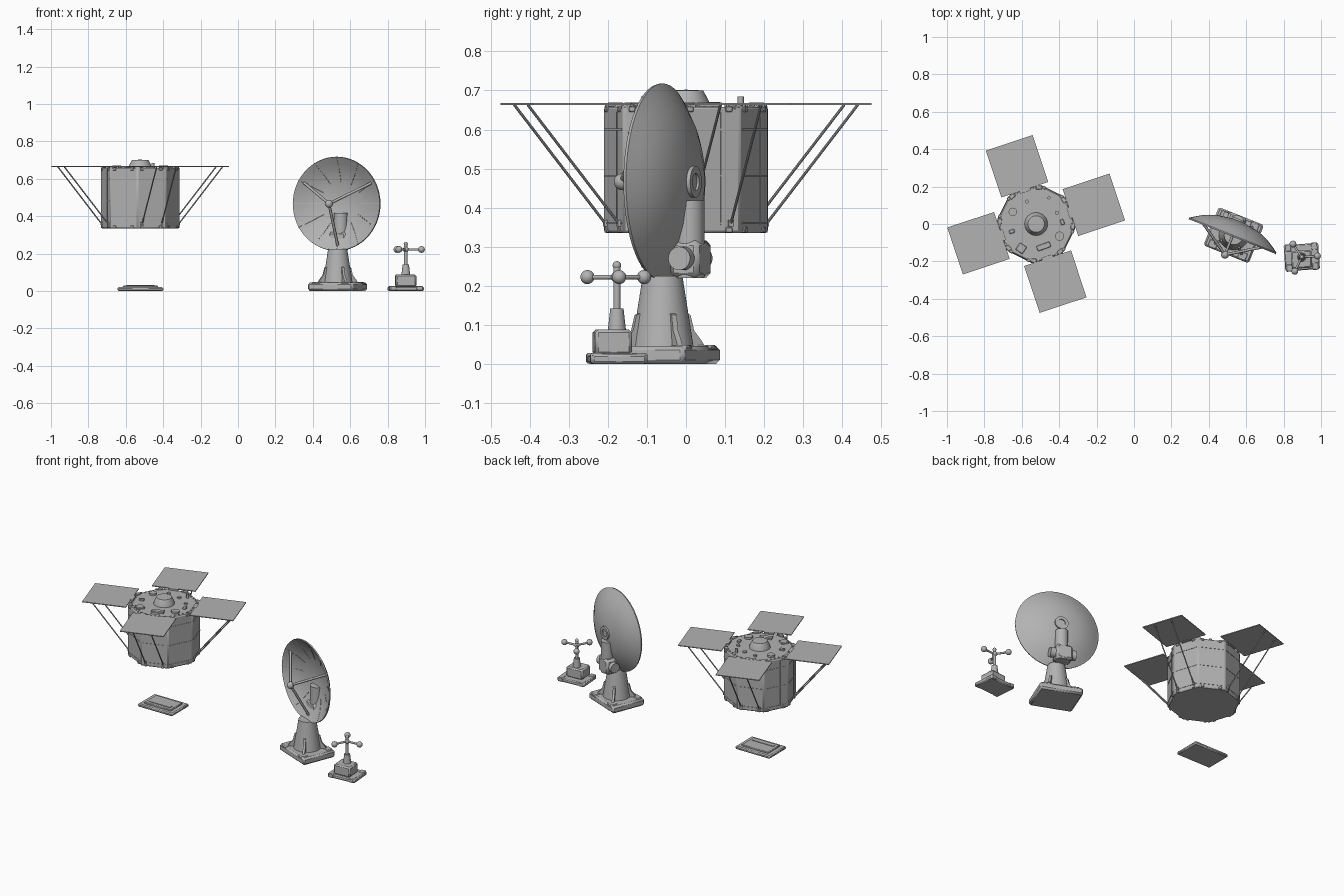
import bpy, bmesh
from math import sin, cos, pi, radians
from mathutils import Matrix, Vector

cube = bpy.data.objects.get("Cube")
if cube:
    bpy.data.objects.remove(cube)

grey = bpy.data.materials.new("matte_grey")
grey.use_nodes = True
grey.diffuse_color = (0.45, 0.45, 0.45, 1)
grey.node_tree.nodes["Principled BSDF"].inputs["Base Color"].default_value = (0.45, 0.45, 0.45, 1)
made = []


def frame(x, y, z=0, turn=0):
    return Matrix.Translation((x, y, z)) @ Matrix.Rotation(radians(turn), 4, "Z")


def finish(name, bm, m, bevel=0):
    bmesh.ops.remove_doubles(bm, verts=bm.verts, dist=1e-5)
    bmesh.ops.recalc_face_normals(bm, faces=bm.faces)
    mesh = bpy.data.meshes.new(name)
    bm.to_mesh(mesh)
    bm.free()
    mesh.materials.append(grey)
    ob = bpy.data.objects.new(name, mesh)
    ob.matrix_world = m
    bpy.context.collection.objects.link(ob)
    if bevel:
        mod = ob.modifiers.new("edge_bevel", "BEVEL")
        mod.width, mod.segments = bevel, 1
    made.append(ob)
    return ob


def box(name, m, loc, size, bevel=0, turn=0):
    bm = bmesh.new()
    bmesh.ops.create_cube(bm, size=1)
    bmesh.ops.scale(bm, vec=size, verts=bm.verts)
    return finish(name, bm, m @ frame(*loc, turn), bevel)


def lathe(name, m, profile, sides=40, start=0, bevel=0):
    """Spin (radius, height) points about local z."""
    bm = bmesh.new()
    rings = []
    for r, h in profile:
        angles = [start + 2 * pi * i / sides for i in range(sides)]
        rings.append([bm.verts.new((r * cos(a), r * sin(a), h)) for a in angles])
    for low, high in zip(rings, rings[1:]):
        for i in range(sides):
            j = (i + 1) % sides
            bm.faces.new((low[i], low[j], high[j], high[i]))
    if profile[0] != profile[-1]:
        for ring, (r, h) in ((rings[0], profile[0]), (rings[-1], profile[-1])):
            if r > 0:
                bm.faces.new(ring)
    return finish(name, bm, m, bevel)


def ball(name, m, loc, r):
    bm = bmesh.new()
    bmesh.ops.create_uvsphere(bm, u_segments=32, v_segments=16, radius=r)
    return finish(name, bm, m @ Matrix.Translation(loc))


def rod(name, m, a, b, r, sides=10):
    a, b = Vector(a), Vector(b)
    turn = (b - a).to_track_quat("Z", "Y").to_matrix().to_4x4()
    return lathe(name, m @ Matrix.Translation(a) @ turn, [(r, 0), (r, (b - a).length)], sides)


def fin(name, m, outline, thick):
    """Upright plate in the local xz plane."""
    bm = bmesh.new()
    f = bm.faces.new([bm.verts.new((x, -thick / 2, z)) for x, z in outline])
    ext = bmesh.ops.extrude_face_region(bm, geom=[f])
    moved = [v for v in ext["geom"] if isinstance(v, bmesh.types.BMVert)]
    bmesh.ops.translate(bm, vec=(0, thick, 0), verts=moved)
    return finish(name, bm, m)


# Satellite: octagonal body, turned so four of its flats carry the panels
sat = frame(-0.523, 0, 0, 18.4)
lathe("satellite_body", sat, [(0.212, 0.335), (0.212, 0.658)], 8, pi / 8, 0.006)
flat = 0.196
for k in range(8):
    side = sat @ frame(0, 0, 0, 45 * k)
    for z in (0.36, 0.60, 0.482):
        box("foil_seam", side, (flat, 0, z), (0.004, 0.14, 0.004))
    box("vertical_seam", side, (flat, 0.03, 0.50), (0.003, 0.003, 0.29))
    for z in (0.343, 0.652):
        for y in (-0.055, 0.05):
            box("rim_clip", side, (flat - 0.004, y, z), (0.016, 0.018, 0.014), 0.002)
    for i in range(5):
        box("rivet", side, (0.18, (i - 2) * 0.026, 0.661), (0.006, 0.006, 0.004))
    corner = sat @ frame(0, 0, 0, 45 * k + 22.5)
    box("corner_clip", corner, (0.196, 0, 0.656), (0.022, 0.03, 0.016), 0.002)

# Solar panels with twin struts
for k in range(4):
    side = sat @ frame(0, 0, 0, 90 * k)
    box("solar_panel", side, (0.325, 0, 0.665), (0.264, 0.264, 0.005))
    box("panel_hinge", side, (0.19, 0, 0.664), (0.02, 0.06, 0.01))
    for s in (-0.055, 0.055):
        rod("panel_strut", side, (0.20, s, 0.36), (0.445, s, 0.663), 0.0036)
        box("strut_foot", side, (0.199, s, 0.36), (0.01, 0.014, 0.016))

# Equipment on the top deck
deck = frame(-0.523, 0, 0.656)
lathe("deck_dome", deck, [(0.062, 0), (0.058, 0.018), (0.044, 0.044), (0, 0.046)])
for x, y, r, h in ((-0.125, 0.065, 0.022, 0.014), (0.125, -0.065, 0.024, 0.014),
                   (0.068, 0.14, 0.008, 0.028), (0.03, 0.11, 0.012, 0.01),
                   (-0.05, 0.12, 0.01, 0.012), (0.11, 0.06, 0.01, 0.012)):
    lathe("deck_canister", deck @ frame(x, y), [(r, 0), (r, h)], 32)
for x, y, sx, sy, turn in ((-0.08, -0.13, 0.045, 0.045, -35), (0.04, -0.12, 0.075, 0.03, 20),
                           (-0.13, -0.04, 0.03, 0.02, 18), (0.14, 0.01, 0.02, 0.03, 18)):
    box("deck_box", deck, (x, y, 0.006), (sx, sy, 0.014), 0.003, turn)

# Ground plaque
plaque = frame(-0.522, -0.01)
box("plaque_base", plaque, (0, 0, 0.01), (0.245, 0.17, 0.02), 0.006)
box("plaque_top", plaque, (0, 0, 0.022), (0.19, 0.122, 0.012), 0.004)
box("plaque_bar", plaque, (0, -0.03, 0.029), (0.15, 0.02, 0.005))

# Dish antenna pedestal
ped = frame(0.533, -0.06, 0, -21.8)
box("dish_base", ped, (0, 0, 0.0225), (0.26, 0.22, 0.045), 0.01)
lathe("pedestal", ped, [(0.08, 0.04), (0.077, 0.06), (0.051, 0.225)])
for k in range(4):
    fin("pedestal_fin", ped @ frame(0, 0, 0, 45 + 90 * k),
        [(0.05, 0.04), (0.118, 0.04), (0.105, 0.06), (0.085, 0.085), (0.075, 0.125), (0.05, 0.135)], 0.014)
for x in (-0.085, 0.085):
    for y in (-0.085, 0.085):
        box("base_foot", ped, (x, y, 0.03), (0.05, 0.045, 0.036), 0.005)

# Yoke, pivot and support column
yoke = frame(0.543, 0.012, 0, -21.8)
box("yoke", yoke, (0, 0, 0.268), (0.10, 0.08, 0.095), 0.012)
rod("pivot", yoke, (-0.075, 0, 0.27), (0.08, 0, 0.27), 0.03, 36)
rod("support_column", yoke, (0.008, 0, 0.22), (0.008, 0, 0.418), 0.038, 36)

# Dish reflector, axis along the frame's y
dish = frame(0.528, -0.06, 0.466, -21.8)
spin = dish @ Matrix.Rotation(-pi / 2, 4, "X")
back = [(0, 0.084), (0.04, 0.082), (0.115, 0.07), (0.155, 0.056), (0.19, 0.04), (0.222, 0.02), (0.252, 0)]
inner = [(max(r - 0.002, 0), d - 0.008) for r, d in reversed(back)]
lathe("dish_reflector", spin, back + inner, 60)
lathe("dish_hub", spin, [(0.04, 0.078), (0.04, 0.092), (0.022, 0.092), (0.022, 0.086), (0, 0.086)])
for k in range(12):
    a = radians(30 * k)
    pts = [(r * cos(a), d - 0.008, r * sin(a)) for r, d in (back[2], back[4], back[6])]
    for p, q in zip(pts, pts[1:]):
        rod("reflector_rib", dish, p, q, 0.0015, 6)

# Feed horn on three arms
feed = (0, -0.112, 0)
ball("feed_ball", dish, feed, 0.021)
for deg in (30, 150, 270):
    a = radians(deg)
    rod("feed_arm", dish, (0.222 * cos(a), 0.014, 0.222 * sin(a)), feed, 0.0075, 16)

# Wind gauge
gauge = frame(0.897, -0.177, 0, 4)
box("gauge_base", gauge, (0, 0, 0.0125), (0.185, 0.14, 0.025), 0.006)
box("gauge_block", gauge, (-0.002, -0.012, 0.055), (0.11, 0.095, 0.065), 0.008)
for x in (-0.07, 0.07):
    for y in (-0.053, 0.053):
        box("gauge_foot", gauge, (x, y, 0.014), (0.035, 0.04, 0.026), 0.004)
lathe("gauge_cone", gauge, [(0.024, 0.08), (0.017, 0.142)])
rod("gauge_post", gauge, (0, 0, 0.13), (0, 0, 0.25), 0.009, 32)
ball("gauge_cap", gauge, (0, 0, 0.252), 0.011)
ball("gauge_hub", gauge, (0, 0, 0.222), 0.015)
for k in range(3):
    a = 2 * pi * k / 3
    tip = (0.084 * cos(a), 0.084 * sin(a), 0.222)
    rod("gauge_arm", gauge, (0, 0, 0.222), tip, 0.006, 32)
    ball("gauge_cup", gauge, tip, 0.018)

# Smooth the rounded parts, keep real edges sharp
bpy.ops.object.select_all(action="DESELECT")
for ob in made:
    ob.select_set(True)
bpy.context.view_layer.objects.active = made[0]
bpy.ops.object.shade_smooth_by_angle(angle=radians(17))
